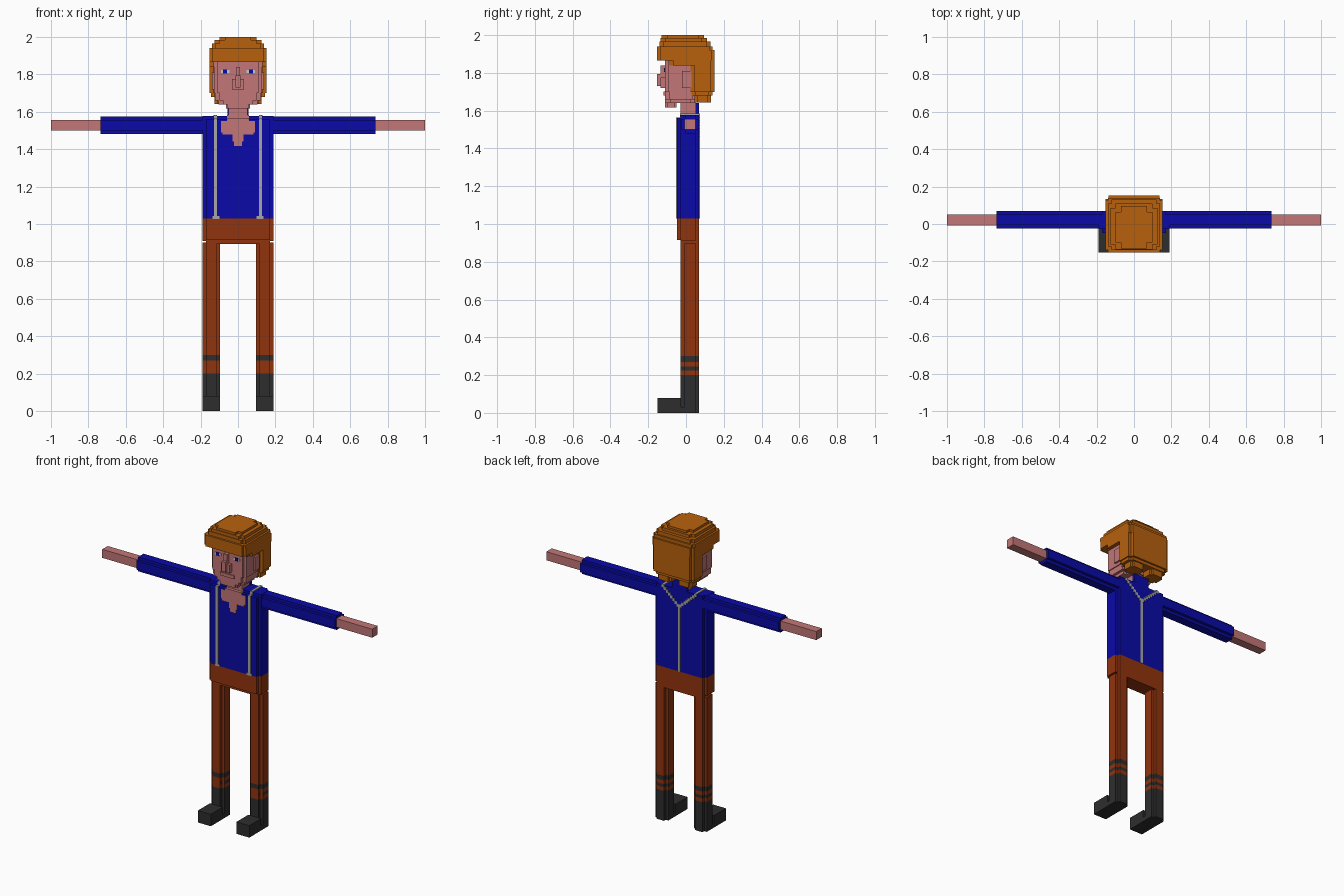
import bpy, bmesh

cube = bpy.data.objects.get("Cube")
if cube:
    bpy.data.objects.remove(cube, do_unlink=True)


def material(name, r, g, b):
    m = bpy.data.materials.new(name)
    m.use_nodes = True
    m.diffuse_color = (r, g, b, 1)
    m.node_tree.nodes["Principled BSDF"].inputs["Base Color"].default_value = (r, g, b, 1)
    return m


SKIN = material("skin", 0.54, 0.18, 0.18)
HAIR = material("ginger_hair", 0.48, 0.12, 0.004)
BLUE = material("blue_shirt", 0.003, 0.003, 0.39)
RUST = material("rust_trousers", 0.28, 0.034, 0.004)
DARK = material("dark_boots", 0.027, 0.027, 0.027)
GREY = material("grey_straps", 0.38, 0.38, 0.38)
WHITE = material("eye_white", 0.6, 0.6, 0.6)

N = 0.019  # size of a corner notch


def prism(bm, axis, a0, a1, u0, u1, v0, v1, cut=0.0):
    """Rectangle with square-notched corners, extruded along z (u=x, v=y) or x (u=y, v=z)."""
    if cut:
        c = cut
        pts = [(u0 + c, v0), (u1 - c, v0), (u1 - c, v0 + c), (u1, v0 + c),
               (u1, v1 - c), (u1 - c, v1 - c), (u1 - c, v1), (u0 + c, v1),
               (u0 + c, v1 - c), (u0, v1 - c), (u0, v0 + c), (u0 + c, v0 + c)]
    else:
        pts = [(u0, v0), (u1, v0), (u1, v1), (u0, v1)]

    def ring(a):
        return [bm.verts.new((u, v, a) if axis == "z" else (a, u, v)) for u, v in pts]
    lo, hi = ring(a0), ring(a1)
    bm.faces.new(lo[::-1])
    bm.faces.new(hi)
    for i in range(len(pts)):
        j = (i + 1) % len(pts)
        bm.faces.new((lo[i], lo[j], hi[j], hi[i]))


def finish(name, bm, *mats):
    bmesh.ops.recalc_face_normals(bm, faces=bm.faces)
    me = bpy.data.meshes.new(name)
    bm.to_mesh(me)
    bm.free()
    for m in mats:
        me.materials.append(m)
    ob = bpy.data.objects.new(name, me)
    bpy.context.collection.objects.link(ob)
    return ob


def boxes(name, mat, rows):
    """One object from boxes given as (x0, x1, y0, y1, z0, z1[, notch])."""
    bm = bmesh.new()
    for x0, x1, y0, y1, z0, z1, *cut in rows:
        prism(bm, "z", z0, z1, min(x0, x1), max(x0, x1), y0, y1, *cut)
    return finish(name, bm, mat)


# Legs with boots and sock bands, coloured by height
BANDS = [(0, 0.2, 1), (0.2, 0.225, 0), (0.225, 0.245, 1), (0.245, 0.27, 0),
         (0.27, 0.30, 1), (0.30, 0.90, 0)]
for s, side in ((1, "left"), (-1, "right")):
    x0, x1 = sorted((s * 0.095, s * 0.19))
    bm = bmesh.new()
    for z0, z1, _ in BANDS:
        prism(bm, "z", z0, z1, x0, x1, -0.028, 0.07, N)
    bmesh.ops.recalc_face_normals(bm, faces=bm.faces)
    for f in bm.faces:
        z = f.calc_center_median().z
        idx = next((i for a, b, i in BANDS if a <= z <= b), 0)
        thin_band = 0.225 < z < 0.245
        f.material_index = 0 if thin_band and f.normal.y < -0.5 else idx
    finish(side + "_leg", bm, RUST, DARK)
    boxes(side + "_foot", DARK, [(x0, x1, -0.152, -0.026, 0, 0.08),
                                 (x0, x1, -0.028, 0.051, 0, 0.03)])

    # Arm sleeve and hand
    bm = bmesh.new()
    prism(bm, "x", *sorted((s * 0.165, s * 0.735)), -0.025, 0.07, 1.48, 1.576, N)
    finish(side + "_sleeve", bm, BLUE)
    boxes(side + "_hand", SKIN, [(s * 0.72, s * 1.0, -0.008, 0.05, 1.50, 1.557)])

    # Eye plates
    boxes(side + "_eye_white", WHITE, [(s * 0.046, s * 0.092, -0.114, -0.11, 1.807, 1.823)])
    boxes(side + "_iris", BLUE, [(s * 0.06, s * 0.08, -0.117, -0.112, 1.805, 1.825)])

    # Brace strap: front, over the shoulder, then stepped across the back
    a, b = s * 0.112, s * 0.129
    rows = [(a, b, -0.052, -0.047, 1.03, 1.563),
            (s * 0.10, s * 0.135, -0.052, -0.047, 1.028, 1.042),
            (a, b, -0.052, -0.026, 1.558, 1.563),
            (a, b, -0.032, -0.026, 1.558, 1.584),
            (a, b, -0.032, 0.074, 1.578, 1.584)]
    for i in range(8):
        x, z = i * 0.016, 1.462 + i * 0.0145
        rows.append((s * x, s * (x + 0.018), 0.068, 0.074, z, z + 0.02))
    boxes(side + "_brace", GREY, rows)

boxes("back_brace", GREY, [(-0.009, 0.009, 0.068, 0.074, 1.03, 1.475)])

# Hips and shirt: main block, narrower front and back layers
boxes("hips", RUST, [(-0.19, 0.19, -0.028, 0.051, 0.91, 1.03),
                     (-0.171, 0.171, -0.048, -0.028, 0.915, 1.03),
                     (-0.171, 0.171, 0.051, 0.07, 0.91, 1.03),
                     (-0.171, 0.171, -0.010, 0.051, 0.892, 0.91),
                     (-0.171, 0.171, -0.028, 0.07, 0.892, 0.91)])
boxes("shirt", BLUE, [(-0.19, 0.19, -0.028, 0.051, 1.03, 1.578),
                      (-0.171, 0.171, -0.048, -0.028, 1.03, 1.56),
                      (-0.171, 0.171, 0.051, 0.07, 1.03, 1.578)])
boxes("back_collar", BLUE, [(-0.055, 0.055, 0.05, 0.07, 1.575, 1.64)])

# Open neckline
boxes("neckline", SKIN, [(-0.06, 0.06, -0.051, -0.027, 1.55, 1.565),
                         (-0.06, 0.06, -0.031, -0.027, 1.56, 1.582),
                         (-0.092, 0.092, -0.051, -0.047, 1.49, 1.552),
                         (-0.082, 0.082, -0.051, -0.047, 1.478, 1.49),
                         (-0.03, 0.03, -0.051, -0.047, 1.44, 1.478),
                         (-0.022, 0.022, -0.051, -0.047, 1.418, 1.44)])
boxes("neck", SKIN, [(-0.05, 0.05, -0.03, 0.05, 1.57, 1.65)])

# Face: stacked notched layers
boxes("face", SKIN, [(-0.128, 0.128, -0.11, 0.06, 1.70, 1.87, 0.018),
                     (-0.122, 0.122, -0.11, 0.06, 1.66, 1.70, 0.022),
                     (-0.105, 0.105, -0.11, 0.05, 1.64, 1.66, 0.025),
                     (-0.065, 0.065, -0.11, -0.05, 1.618, 1.64, 0.01)])
boxes("ears", SKIN, [(-0.14, 0.14, -0.02, 0.03, 1.72, 1.81)])
boxes("nose", SKIN, [(-0.012, 0.012, -0.135, -0.11, 1.77, 1.84),
                     (-0.032, 0.032, -0.135, -0.11, 1.72, 1.775),
                     (-0.014, 0.014, -0.153, -0.13, 1.73, 1.795)])
boxes("lips", SKIN, [(-0.052, 0.052, -0.118, -0.11, 1.68, 1.702)])

# Hair: fringe and crown, sides, and two lobes at the nape
boxes("hair", HAIR, [(-0.10, 0.10, -0.13, 0.095, 1.985, 2.0, 0.03),
                     (-0.125, 0.125, -0.135, 0.11, 1.965, 1.985, 0.025),
                     (-0.14, 0.14, -0.14, 0.13, 1.94, 1.965, 0.02),
                     (-0.153, 0.153, -0.153, 0.14, 1.92, 1.94, 0.015),
                     (-0.153, 0.153, -0.153, 0.152, 1.865, 1.92, 0.018),
                     (-0.153, 0.153, -0.09, 0.152, 1.84, 1.865, 0.02),
                     (-0.153, 0.153, 0.025, 0.152, 1.70, 1.84, 0.02),
                     (-0.145, 0.145, 0.03, 0.14, 1.68, 1.70, 0.02),
                     (0.025, 0.125, 0.045, 0.132, 1.642, 1.68, 0.015),
                     (-0.125, -0.025, 0.045, 0.132, 1.642, 1.68, 0.015)])
